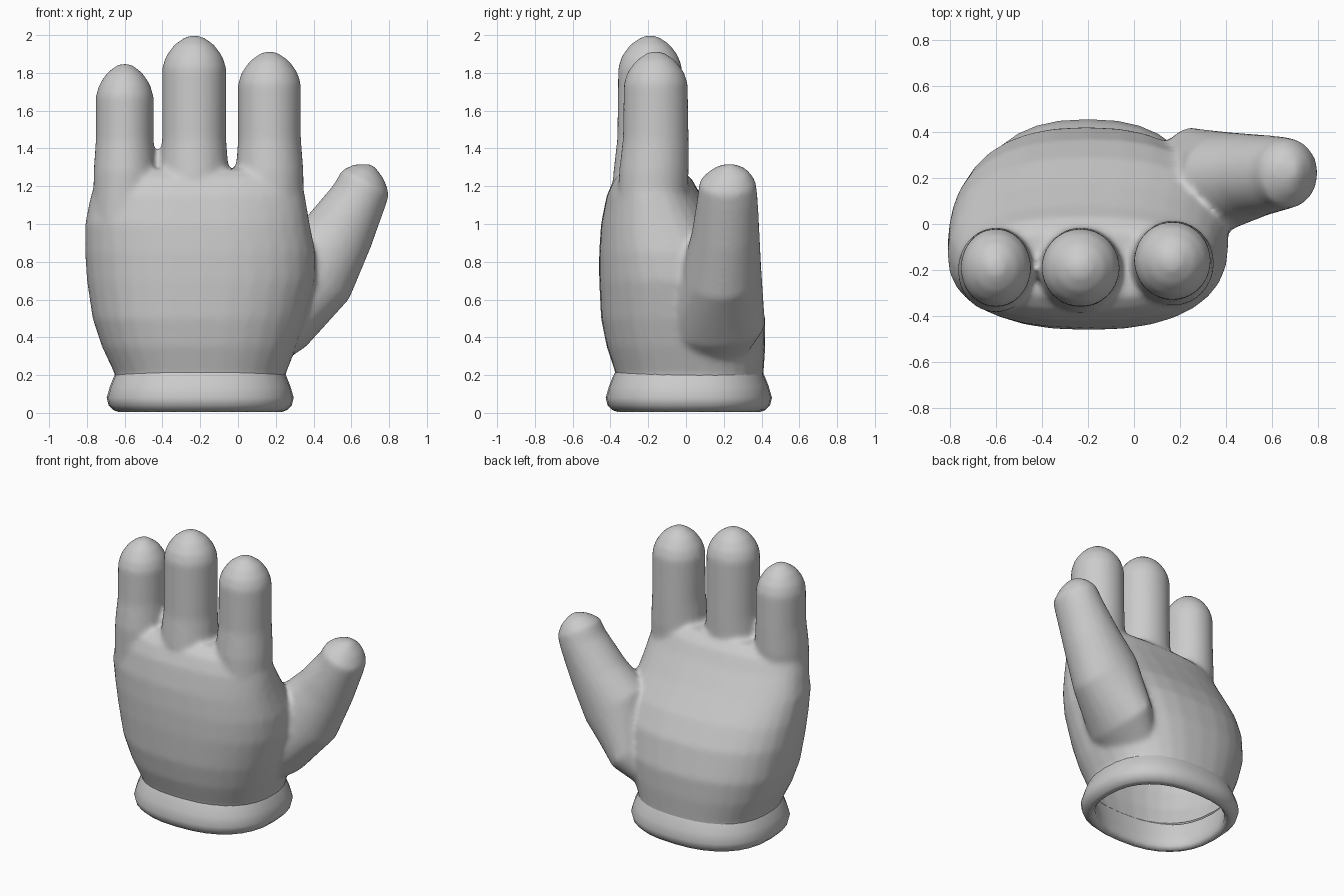
import bpy, bmesh
from math import cos, sin, tau, radians, copysign
from mathutils import Vector

cube = bpy.data.objects.get("Cube")
if cube:
    bpy.data.objects.remove(cube)

grey = bpy.data.materials.new("glove grey")
grey.use_nodes = True
grey.diffuse_color = (0.6, 0.6, 0.6, 1)
grey.node_tree.nodes["Principled BSDF"].inputs["Base Color"].default_value = (0.6, 0.6, 0.6, 1)


def power(v, e):
    return copysign(abs(v) ** e, v)


def ring(bm, centre, rx, ry, tilt=0, p=2.0, n=24):
    """Rounded cross-section, tilted about the y axis."""
    t, verts = radians(tilt), []
    for i in range(n):
        a = tau * i / n
        u, v = rx * power(cos(a), 2 / p), ry * power(sin(a), 2 / p)
        verts.append(bm.verts.new(Vector(centre) + Vector((u * cos(t), v, -u * sin(t)))))
    return verts


def loft(bm, rings, capped=True):
    n = len(rings[0])
    for low, high in zip(rings, rings[1:]):
        for i in range(n):
            j = (i + 1) % n
            bm.faces.new((low[i], low[j], high[j], high[i]))
    if capped:
        bm.faces.new(rings[0][::-1])
        bm.faces.new(rings[-1])


def extent_ring(bm, z, x0, x1, y0, y1, p=2.4, n=32):
    return ring(bm, ((x0 + x1) / 2, (y0 + y1) / 2, z), (x1 - x0) / 2, (y1 - y0) / 2, 0, p, n)


def make_object(name, bm):
    bmesh.ops.recalc_face_normals(bm, faces=bm.faces)
    mesh = bpy.data.meshes.new(name)
    bm.to_mesh(mesh)
    bm.free()
    mesh.materials.append(grey)
    mesh.shade_smooth()
    obj = bpy.data.objects.new(name, mesh)
    bpy.context.collection.objects.link(obj)
    return obj


bm = bmesh.new()

# Palm: z, x range, y range
palm = [
    (0.10, -0.65, 0.25, -0.37, 0.41),
    (0.20, -0.65, 0.25, -0.37, 0.41),
    (0.35, -0.72, 0.31, -0.42, 0.42),
    (0.50, -0.77, 0.36, -0.45, 0.42),
    (0.70, -0.80, 0.41, -0.46, 0.37),
    (0.85, -0.81, 0.41, -0.46, 0.29),
    (1.00, -0.81, 0.38, -0.45, 0.18),
    (1.15, -0.78, 0.355, -0.42, 0.08),
    (1.24, -0.75, 0.33, -0.38, 0.03),
    (1.29, -0.68, 0.27, -0.32, -0.03),
]
loft(bm, [extent_ring(bm, *s) for s in palm])

# Fingers: centre x, centre y, half width, tip height
for x, y, r, top in ((-0.60, -0.19, 0.153, 1.85),
                     (-0.232, -0.19, 0.170, 2.0),
                     (0.167, -0.16, 0.167, 1.915)):
    rings = [ring(bm, (x, y - 0.02, 1.0), r * 1.1, r * 1.1),
             ring(bm, (x, y - 0.01, 1.28), r * 1.08, 0.185),
             ring(bm, (x, y, 1.45), r, 0.175)]
    for drop, scale in ((0.17, 1), (0.11, 0.88), (0.05, 0.62), (0.01, 0.28), (0, 0.08)):
        rings.append(ring(bm, (x, y, top - drop), r * scale, 0.17 * scale))
    loft(bm, rings)

# Thumb: centre, half sizes, tilt
thumb = [
    ((0.10, 0.12, 0.32), 0.12, 0.20, 48),
    ((0.24, 0.16, 0.47), 0.17, 0.26, 45),
    ((0.40, 0.19, 0.75), 0.24, 0.21, 38),
    ((0.53, 0.21, 0.95), 0.19, 0.18, 28),
    ((0.64, 0.22, 1.14), 0.15, 0.16, 27),
    ((0.675, 0.22, 1.22), 0.142, 0.15, 27),
    ((0.695, 0.23, 1.275), 0.09, 0.10, 27),
    ((0.71, 0.23, 1.31), 0.02, 0.03, 27),
]
loft(bm, [ring(bm, *s) for s in thumb])
hand = make_object("hand", bm)

# Fuse the parts into one soft skin
remesh = hand.modifiers.new("fuse", 'REMESH')
remesh.mode = 'VOXEL'
remesh.voxel_size = 0.016
smooth = hand.modifiers.new("soften", 'SMOOTH')
smooth.factor = 0.5
smooth.iterations = 10
fused = bpy.data.meshes.new_from_object(
    hand.evaluated_get(bpy.context.evaluated_depsgraph_get()))
hand.modifiers.clear()

# Open the wrist so the glove is hollow
bm = bmesh.new()
bm.from_mesh(fused)
bmesh.ops.bisect_plane(bm, geom=bm.verts[:] + bm.edges[:] + bm.faces[:],
                       plane_co=(0, 0, 0.195), plane_no=(0, 0, 1), clear_inner=True)
bm.to_mesh(hand.data)
bm.free()
hand.data.shade_smooth()

# Rolled cuff: height and outward offset, from wrist round to the inside
bm = bmesh.new()
profile = [(0.215, -0.005), (0.19, 0.008), (0.14, 0.028), (0.08, 0.045), (0.04, 0.035),
           (0.015, 0.01), (0.004, -0.02), (0.03, -0.04), (0.09, -0.035), (0.20, -0.01)]
loft(bm, [extent_ring(bm, z, -0.65 - d, 0.25 + d, -0.38 - d, 0.41 + d) for z, d in profile],
     capped=False)
make_object("cuff", bm)
